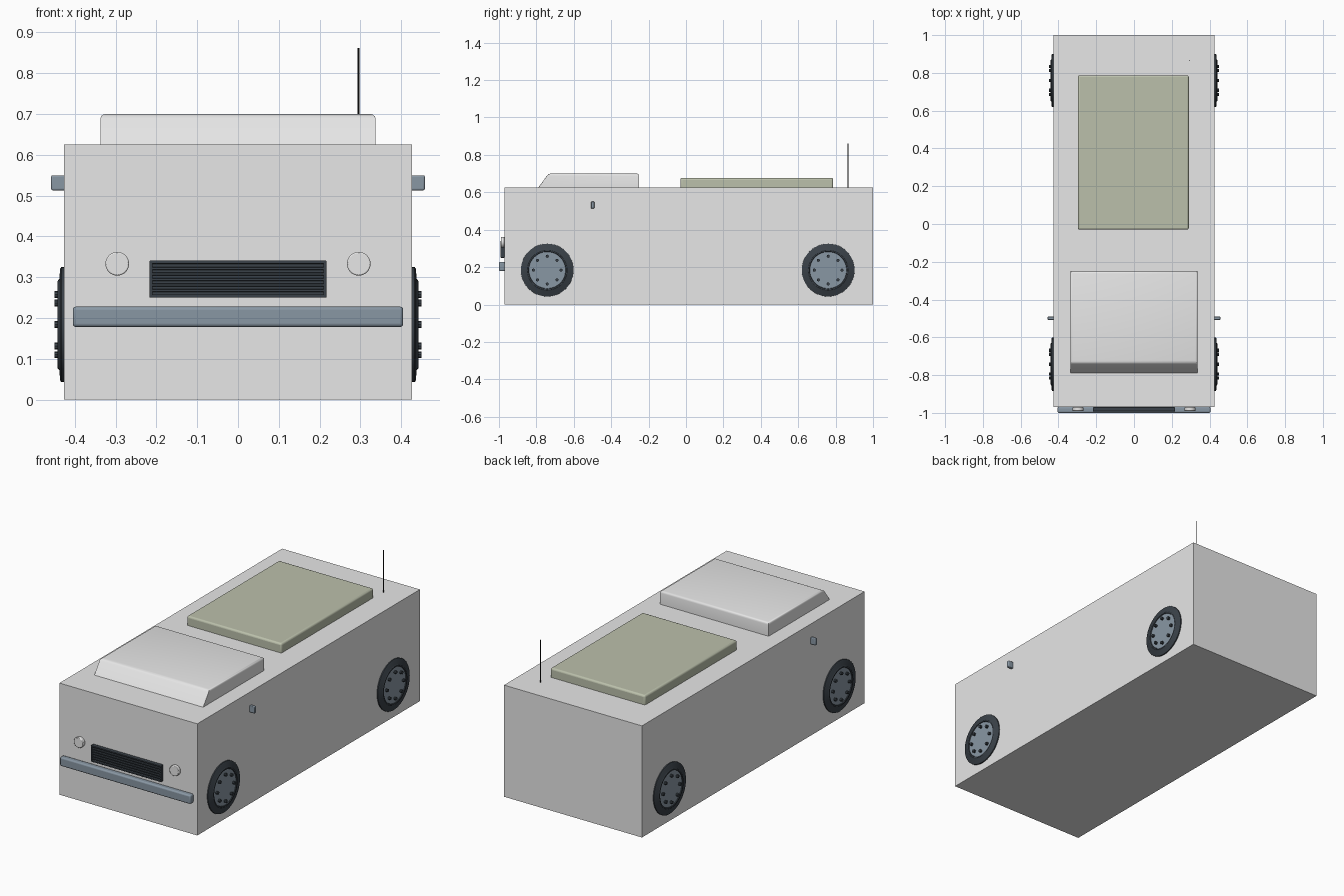
import bpy, bmesh, math
from mathutils import Matrix

cube = bpy.data.objects.get("Cube")
if cube:
    bpy.data.objects.remove(cube, do_unlink=True)


def material(name, rgb):
    m = bpy.data.materials.new(name)
    m.use_nodes = True
    m.diffuse_color = (*rgb, 1)
    m.node_tree.nodes["Principled BSDF"].inputs["Base Color"].default_value = (*rgb, 1)
    return m


PAINT = material("pale grey paint", (0.8, 0.8, 0.8))
STEEL = material("blue grey steel", (0.25, 0.31, 0.37))
RUBBER = material("dark rubber", (0.042, 0.053, 0.065))
OLIVE = material("olive panel", (0.5, 0.53, 0.41))
BLACK = material("black", (0.01, 0.01, 0.01))


def finish(name, bm, mat, bevel=0, segments=3):
    bmesh.ops.recalc_face_normals(bm, faces=bm.faces)
    mesh = bpy.data.meshes.new(name)
    bm.to_mesh(mesh)
    bm.free()
    mesh.materials.append(mat)
    ob = bpy.data.objects.new(name, mesh)
    bpy.context.collection.objects.link(ob)
    if bevel:
        mod = ob.modifiers.new("rounded edges", 'BEVEL')
        mod.width, mod.segments = bevel, segments
    bpy.ops.object.select_all(action='DESELECT')
    ob.select_set(True)
    bpy.context.view_layer.objects.active = ob
    bpy.ops.object.shade_smooth_by_angle(angle=math.radians(35))
    return ob


def box(name, x, y, z, mat, bevel=0):
    """Box from (min, max) pairs along each axis."""
    bm = bmesh.new()
    bmesh.ops.create_cube(bm, size=1)
    for v in bm.verts:
        v.co = [(a + b) / 2 + c * (b - a) for (a, b), c in zip((x, y, z), v.co)]
    return finish(name, bm, mat, bevel)


def add_rod(bm, radius, depth, centre, axis, sides=32):
    turn = {'X': Matrix.Rotation(math.pi / 2, 4, 'Y'),
            'Y': Matrix.Rotation(math.pi / 2, 4, 'X'),
            'Z': Matrix.Identity(4)}[axis]
    bmesh.ops.create_cone(bm, cap_ends=True, segments=sides, radius1=radius, radius2=radius,
                          depth=depth, matrix=Matrix.Translation(centre) @ turn)


def lathe(name, profile, side, y, z, mat, steps=48):
    """Spin (radius, x) points around the axle."""
    bm = bmesh.new()
    verts = [bm.verts.new((side * x, y, z + r)) for r, x in profile]
    edges = [bm.edges.new(p) for p in zip(verts, verts[1:])]
    bmesh.ops.spin(bm, geom=verts + edges, cent=(0, y, z), axis=(1, 0, 0),
                   angle=2 * math.pi, steps=steps)
    bmesh.ops.remove_doubles(bm, verts=bm.verts, dist=0.0001)
    return finish(name, bm, mat)


# Body shell
HALF, FRONT, ROOF = 0.427, -0.97, 0.625
box("body", (-HALF, HALF), (FRONT, 1), (0, ROOF), PAINT)

# Raised cab roof with a sloping front
bm = bmesh.new()
outline = [(-0.79, ROOF), (-0.735, 0.7), (-0.25, 0.7), (-0.25, ROOF)]
face = bm.faces.new([bm.verts.new((-0.337, y, z)) for y, z in outline])
extruded = bmesh.ops.extrude_face_region(bm, geom=[face])["geom"]
bmesh.ops.translate(bm, vec=(0.674, 0, 0),
                    verts=[g for g in extruded if isinstance(g, bmesh.types.BMVert)])
top = [e for e in bm.edges if all(v.co.z > 0.69 for v in e.verts)]
bmesh.ops.bevel(bm, geom=top, offset=0.012, segments=3, profile=0.5, affect='EDGES')
finish("cab_roof", bm, PAINT)

# Roof panel and antenna
box("roof_panel", (-0.297, 0.29), (-0.03, 0.787), (ROOF - 0.02, 0.677), OLIVE, 0.01)
bm = bmesh.new()
add_rod(bm, 0.0025, 0.24, (0.295, 0.866, 0.742), 'Z', 8)
finish("antenna", bm, BLACK)

# Front bumper
box("front_bumper", (-0.405, 0.405), (-1, FRONT + 0.002), (0.178, 0.228), STEEL, 0.008)

# Grille: back plate, frame rails, stiles and slats
box("grille_back", (-0.212, 0.212), (-0.979, FRONT), (0.254, 0.336), RUBBER)
for z in (0.25, 0.333):
    box("grille_rail", (-0.217, 0.217), (-0.992, FRONT), (z, z + 0.008), RUBBER, 0.002)
for i in range(5):
    z = 0.264 + i * 0.0135
    box("grille_slat", (-0.212, 0.212), (-0.99, -0.978), (z, z + 0.007), RUBBER, 0.0015)
for x in (-0.217, 0.209):
    box("grille_stile", (x, x + 0.008), (-0.992, FRONT), (0.25, 0.341), RUBBER, 0.002)

# Mirrored parts
for side, label in ((1, "left"), (-1, "right")):
    bm = bmesh.new()
    add_rod(bm, 0.029, 0.02, (side * 0.296, -0.98, 0.333), 'Y')
    finish(label + "_headlight", bm, PAINT, 0.003, 2)

    xs = sorted((side * (HALF - 0.005), side * 0.458))
    box(label + "_mirror", xs, (-0.508, -0.49), (0.513, 0.55), STEEL, 0.004)

    for end, y in (("front", -0.742), ("rear", 0.76)):
        name, z = f"{end}_{label}", 0.184
        lathe(name + "_tyre", [(0.141, 0.42), (0.141, 0.433), (0.137, 0.436), (0.112, 0.438),
                               (0.107, 0.442), (0.1, 0.442), (0.097, 0.436)],
              side, y, z, RUBBER)
        lathe(name + "_hub", [(0.1, 0.42), (0.1, 0.438), (0, 0.438)], side, y, z, STEEL)
        bm = bmesh.new()
        for i in range(8):
            a = i * math.pi / 4
            add_rod(bm, 0.0085, 0.016,
                    (side * 0.442, y + 0.074 * math.cos(a), z + 0.074 * math.sin(a)), 'X', 8)
        finish(name + "_bolts", bm, RUBBER)
